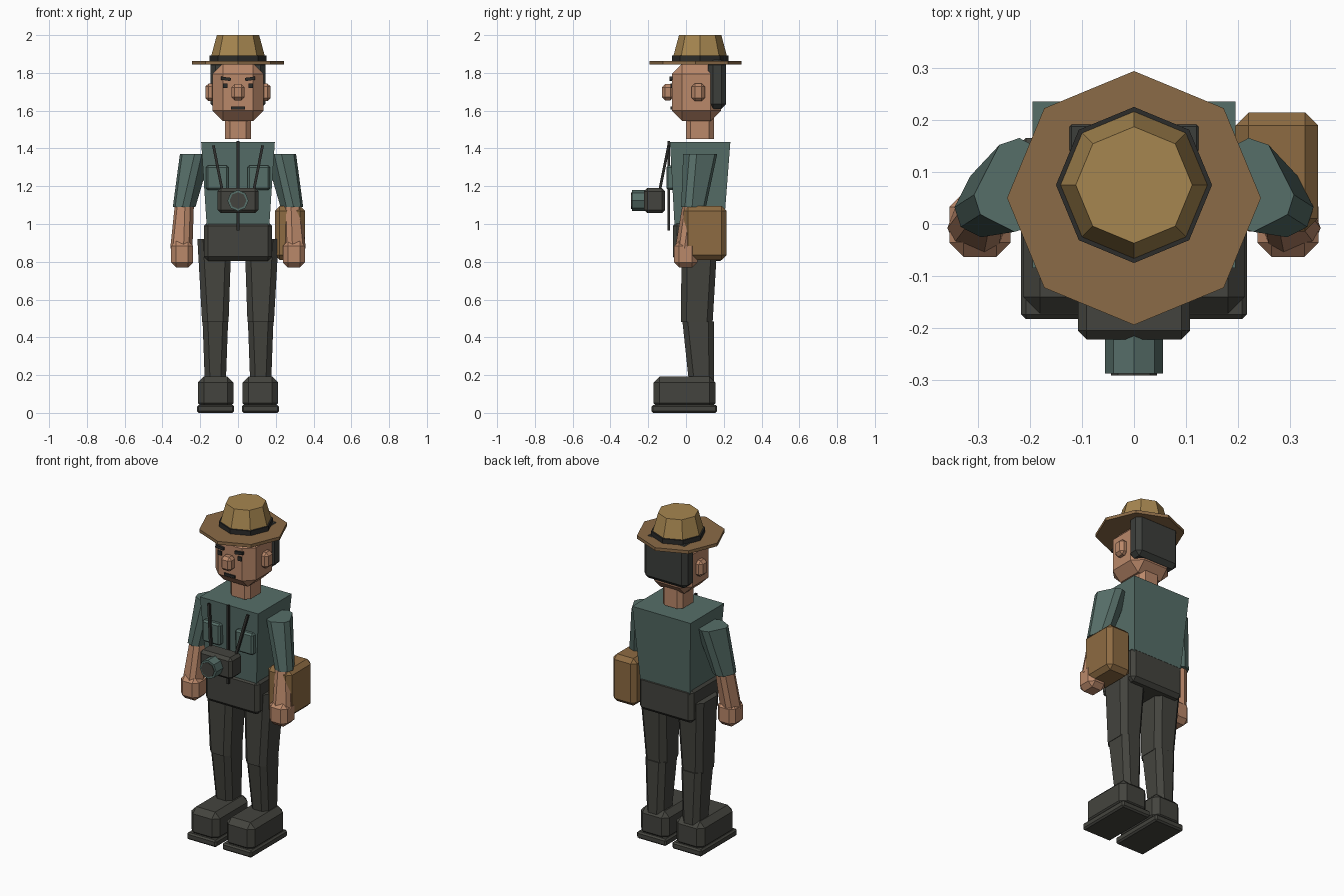
import bpy, bmesh, math
from mathutils import Vector, Matrix

cube = bpy.data.objects.get("Cube")
if cube:
    bpy.data.objects.remove(cube, do_unlink=True)


def material(name, *rgb):
    lin = [((c / 255 + 0.055) / 1.055) ** 2.4 for c in rgb] + [1]
    m = bpy.data.materials.new(name)
    m.use_nodes = True
    m.diffuse_color = lin
    m.node_tree.nodes["Principled BSDF"].inputs["Base Color"].default_value = lin
    return m


SKIN = material("skin", 186, 136, 106)
SHIRT = material("teal cloth", 86, 110, 104)
DARK = material("charcoal cloth", 68, 68, 62)
HAIR = material("dark hair", 60, 62, 59)
INK = material("black detail", 44, 44, 42)
STRAW = material("straw", 166, 134, 80)
BRIM = material("brown straw", 139, 107, 71)
LEATHER = material("tan leather", 141, 107, 66)


def finish(name, bm, mat):
    bmesh.ops.recalc_face_normals(bm, faces=bm.faces)
    mesh = bpy.data.meshes.new(name)
    bm.to_mesh(mesh)
    bm.free()
    mesh.materials.append(mat)
    ob = bpy.data.objects.new(name, mesh)
    bpy.context.collection.objects.link(ob)
    return ob


def block(name, mat, low, high, low_size, high_size=None, bevel=0.0, sides_only=False, twist=0.0):
    """Tapered box between two centres, with chamfered edges."""
    high_size = high_size or low_size
    bm = bmesh.new()
    bmesh.ops.create_cube(bm, size=1)
    turn = Matrix.Rotation(math.radians(twist), 3, 'Z')
    for v in bm.verts:
        mid, size = (high, high_size) if v.co.z > 0 else (low, low_size)
        v.co = Vector(mid) + turn @ Vector((v.co.x * size[0], v.co.y * size[1], 0))
    if bevel:
        edges = [e for e in bm.edges if not sides_only or
                 abs(e.verts[0].co.z - e.verts[1].co.z) > 0.02]
        bmesh.ops.bevel(bm, geom=edges, offset=bevel, segments=1, affect='EDGES')
    return finish(name, bm, mat)


def box(name, mat, x, y, z, bevel=0.0):
    """Box given by its ranges."""
    cx, cy = sum(x) / 2, sum(y) / 2
    return block(name, mat, (cx, cy, z[0]), (cx, cy, z[1]), (x[1] - x[0], y[1] - y[0]), bevel=bevel)


def octagon(name, mat, a, b, r1, r2):
    """Eight-sided cone section from point a to point b."""
    a, b = Vector(a), Vector(b)
    axis = b - a
    bm = bmesh.new()
    bmesh.ops.create_cone(bm, cap_ends=True, segments=8, radius1=r1, radius2=r2, depth=axis.length)
    spin = Vector((0, 0, 1)).rotation_difference(axis).to_matrix().to_4x4()
    bm.transform(Matrix.Translation((a + b) / 2) @ spin)
    return finish(name, bm, mat)


def bar(name, mat, a, b, width):
    """Thin square rod between two points."""
    a, b = Vector(a), Vector(b)
    bm = bmesh.new()
    bmesh.ops.create_cube(bm, size=1)
    bm.transform(Matrix.Diagonal((width, width, (b - a).length, 1)))
    spin = Vector((0, 0, 1)).rotation_difference(b - a).to_matrix().to_4x4()
    bm.transform(Matrix.Translation((a + b) / 2) @ spin)
    return finish(name, bm, mat)


# Hat
octagon("hat_brim", BRIM, (0, .05, 1.845), (0, .05, 1.864), .244, .244)
octagon("hat_band", INK, (0, .075, 1.86), (0, .075, 1.892), .15, .15)
octagon("hat_crown", STRAW, (0, .075, 1.87), (0, .075, 2.0), .147, .112)

# Head and hair
box("head", SKIN, (-.135, .135), (-.075, .185), (1.545, 1.85), .055)
box("hair", HAIR, (-.145, .145), (.117, .212), (1.61, 1.868), .025)
block("neck", SKIN, (0, .074, 1.45), (0, .074, 1.58), (.135, .148), bevel=.025, sides_only=True)

# Face
box("nose", SKIN, (-.035, .035), (-.127, -.065), (1.655, 1.74), .017)
box("mouth", INK, (-.036, .036), (-.083, -.07), (1.606, 1.621))

# Torso and hips
block("torso", SHIRT, (0, .07, .98), (0, .075, 1.435), (.33, .26), (.39, .32))
box("hips", DARK, (-.18, .18), (-.07, .205), (.805, 1.012), .022)

# Paired parts
for s, side in ((1, "left"), (-1, "right")):
    ear = sorted((s * .12, s * .172))
    box(side + "_ear", SKIN, ear, (.03, .1), (1.65, 1.745), .017)
    eye = sorted((s * .055, s * .08))
    box(side + "_eye", INK, eye, (-.083, -.07), (1.72, 1.745))
    bar(side + "_brow", INK, (s * .038, -.08, 1.765), (s * .09, -.08, 1.772), .017)
    pocket = sorted((s * .05, s * .17))
    box(side + "_pocket", SHIRT, pocket, (-.104, -.06), (1.18, 1.31), .01)

    block(side + "_upper_arm", SHIRT, (s * .285, .04, 1.09), (s * .225, .075, 1.37),
          (.1, .125), (.13, .165), .028, True, s * 27)
    block(side + "_forearm", SKIN, (s * .3, 0, .87), (s * .282, .04, 1.13),
          (.105, .1), (.085, .1), .022, True, s * 20)
    box(side + "_hand", SKIN, sorted((s * .237, s * .355)), (-.063, .06), (.77, .91), .027)

    block(side + "_thigh", DARK, (s * .12, .057, .48), (s * .125, .072, .92),
          (.14, .168), (.18, .19), .03, True)
    block(side + "_shin", DARK, (s * .12, .082, .17), (s * .12, .064, .485),
          (.112, .135), (.135, .166), .028, True)
    shoe = sorted((s * .023, s * .213))
    box(side + "_shoe", DARK, shoe, (-.172, .157), (.02, .192), .032)
    sole = sorted((s * .02, s * .217))
    box(side + "_sole", DARK, sole, (-.183, .165), (0, .042), .009)

    bar(side + "_camera_strap", INK, (s * .13, -.092, 1.415), (s * .083, -.14, 1.175), .014)

# Camera
bar("centre_strap", INK, (0, -.092, .965), (0, -.092, 1.44), .014)
box("camera_body", DARK, (-.108, .108), (-.222, -.11), (1.058, 1.19), .017)
octagon("camera_lens", SHIRT, (0, -.2, 1.124), (0, -.287, 1.124), .056, .056)
octagon("lens_glass", DARK, (0, -.284, 1.124), (0, -.291, 1.124), .044, .044)

# Shoulder bag
box("bag", LEATHER, (.195, .354), (-.014, .214), (.81, 1.095), .025)
